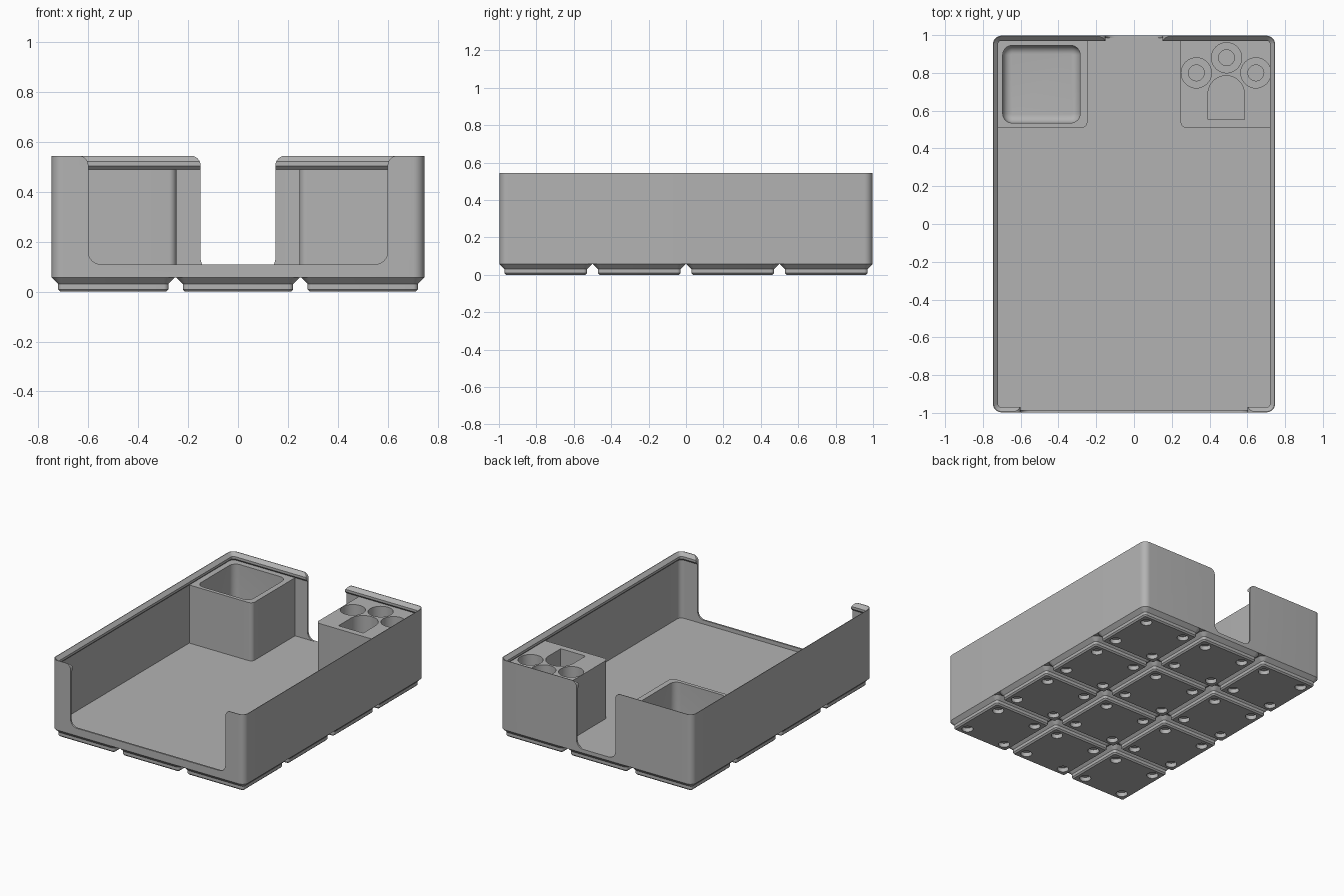
import bpy, bmesh, math
from mathutils import Vector, Matrix

cube = bpy.data.objects.get("Cube")
if cube:
    bpy.data.objects.remove(cube)

gray = bpy.data.materials.new("plain gray")
gray.use_nodes = True
COLOR = (0.45, 0.45, 0.45, 1)
gray.diffuse_color = COLOR
gray.node_tree.nodes["Principled BSDF"].inputs["Base Color"].default_value = COLOR

WALL, LIP, TOP, FLOOR, BASE = 0.012, 0.027, 0.545, 0.083, 0.057
HX, HY, CORNER = 0.747, 0.997, 0.045
LEDGE = 0.49


def fillet(corners, steps=8):
    """Right-angled outline with a radius at each corner (x, y, r)."""
    pts = []
    for i, (x, y, r) in enumerate(corners):
        p = Vector((x, y))
        if r <= 0:
            pts.append(p)
            continue
        u = (Vector(corners[i - 1][:2]) - p).normalized()
        v = (Vector(corners[(i + 1) % len(corners)][:2]) - p).normalized()
        c = p + r * (u + v)
        for k in range(steps + 1):
            a = math.pi / 2 * k / steps
            pts.append(c - r * (v * math.cos(a) + u * math.sin(a)))
    return [p for i, p in enumerate(pts) if (p - pts[i - 1]).length > 1e-5]


def rounded_rect(hx, hy, r, cx=0, cy=0):
    return fillet([(cx + sx * hx, cy + sy * hy, r)
                   for sx, sy in ((-1, -1), (1, -1), (1, 1), (-1, 1))])


def circle(cx, cy, r, n=40):
    return [Vector((cx + r * math.cos(2 * math.pi * k / n),
                    cy + r * math.sin(2 * math.pi * k / n))) for k in range(n)]


def loft(bm, rings):
    """Closed solid through (outline, height) rings."""
    loops = [[bm.verts.new((p.x, p.y, z)) for p in pts] for pts, z in rings]
    for a, b in zip(loops, loops[1:]):
        for i in range(len(a)):
            j = (i + 1) % len(a)
            bm.faces.new((a[i], a[j], b[j], b[i]))
    bm.faces.new(loops[0][::-1])
    bm.faces.new(loops[-1])


def make(name, solids, matrix=None):
    bm = bmesh.new()
    for rings in solids:
        loft(bm, rings)
    if matrix:
        bmesh.ops.transform(bm, matrix=matrix, verts=bm.verts)
    bmesh.ops.recalc_face_normals(bm, faces=bm.faces)
    me = bpy.data.meshes.new(name)
    bm.to_mesh(me)
    bm.free()
    me.materials.append(gray)
    ob = bpy.data.objects.new(name, me)
    bpy.context.collection.objects.link(ob)
    return ob


def select(ob):
    bpy.ops.object.select_all(action="DESELECT")
    ob.select_set(True)
    bpy.context.view_layer.objects.active = ob


def cut(ob, cutter):
    select(ob)
    mod = ob.modifiers.new("cut", "BOOLEAN")
    mod.operation, mod.solver, mod.object = "DIFFERENCE", "EXACT", cutter
    bpy.ops.object.modifier_apply(modifier=mod.name)
    bpy.data.objects.remove(cutter)


def finish(ob):
    select(ob)
    bpy.ops.object.shade_smooth_by_angle(angle=math.radians(30))


# Tray: outer wall, stacking lip, inner wall and floor in one loft
profile = [(0, BASE), (0, TOP), (0.004, TOP), (LIP, 0.522), (LIP, 0.505),
           (WALL, LEDGE), (WALL, FLOOR)]
tray = make("tray", [[(rounded_rect(HX - d, HY - d, CORNER - d), z) for d, z in profile]])


# Openings in the front and back walls, with rounded feet and flared tops
def opening(half, bottom, y):
    top, out = TOP + 0.0005, half + 0.08
    side = [(half, bottom, 0.05), (half, top, 0.04), (out, top, 0), (out, top + 0.1, 0)]
    outline = fillet(side + [(-x, z, r) for x, z, r in side[::-1]])
    turn = Matrix.Translation((0, y, 0)) @ Matrix.Rotation(math.pi / 2, 4, "X")
    return make("opening_cutter", [[(outline, -0.05), (outline, 0.05)]], turn)


cut(tray, opening(0.6, 0.11, -HY))
cut(tray, opening(0.15, FLOOR + 0.0005, HY))
finish(tray)


# Corner blocks, rounded only at the free inner corner
def block(name, side):
    inner, outer = side * 0.247, side * (HX - WALL / 2)
    back = HY - WALL / 2
    outline = fillet([(outer, 0.51, 0), (inner, 0.51, 0.03), (inner, back, 0),
                      (outer, back, 0.04)])
    return make(name, [[(outline, FLOOR - 0.01), (outline, LEDGE)]])


# Square pocket with a rounded bottom
pocket_block = block("pocket_block", -1)
bottom, bend = 0.1, 0.045
rings = []
for k in range(9):
    a = math.pi / 2 * k / 8
    d = bend * (1 - math.sin(a))
    rings.append((rounded_rect(0.205 - d, 0.205 - d, 0.05 - d, -0.49, 0.74),
                  bottom + bend * (1 - math.cos(a))))
rings.append((rounded_rect(0.205, 0.205, 0.05, -0.49, 0.74), LEDGE + 0.1))
cut(pocket_block, make("pocket_cutter", [rings]))
finish(pocket_block)

# Tool block: three stepped round holes and one arched slot
tool_block = block("tool_block", 1)
holes = []
for x, y in ((0.33, 0.8), (0.49, 0.88), (0.645, 0.8)):
    holes.append([(circle(x, y, 0.042), 0.13), (circle(x, y, 0.042), 0.28),
                  (circle(x, y, 0.08), 0.28), (circle(x, y, 0.08), LEDGE + 0.1)])
arch = fillet([(0.392, 0.553, 0), (0.584, 0.553, 0),
               (0.584, 0.785, 0.096), (0.392, 0.785, 0.096)], 12)
holes.append([(arch, 0.13), (arch, LEDGE + 0.1)])
for hole in holes:
    cut(tool_block, make("hole_cutter", [hole]))
finish(tool_block)

# Grid of stepped feet with four magnet recesses each
feet, recesses = [], []
for i in range(3):
    for j in range(4):
        cx, cy = (i - 1) * 0.5, (j - 1.5) * 0.5
        feet.append([(rounded_rect(0.247 - d, 0.247 - d, CORNER - d, cx, cy), z)
                     for d, z in ((0.035, 0), (0.0256, 0.0095),
                                  (0.0256, 0.031), (0, BASE))])
        for sx in (-1, 1):
            for sy in (-1, 1):
                disc = circle(cx + sx * 0.155, cy + sy * 0.155, 0.037, 24)
                recesses.append([(disc, -0.02), (disc, 0.029)])
base_feet = make("base_feet", feet)
cut(base_feet, make("recess_cutter", recesses))
finish(base_feet)
